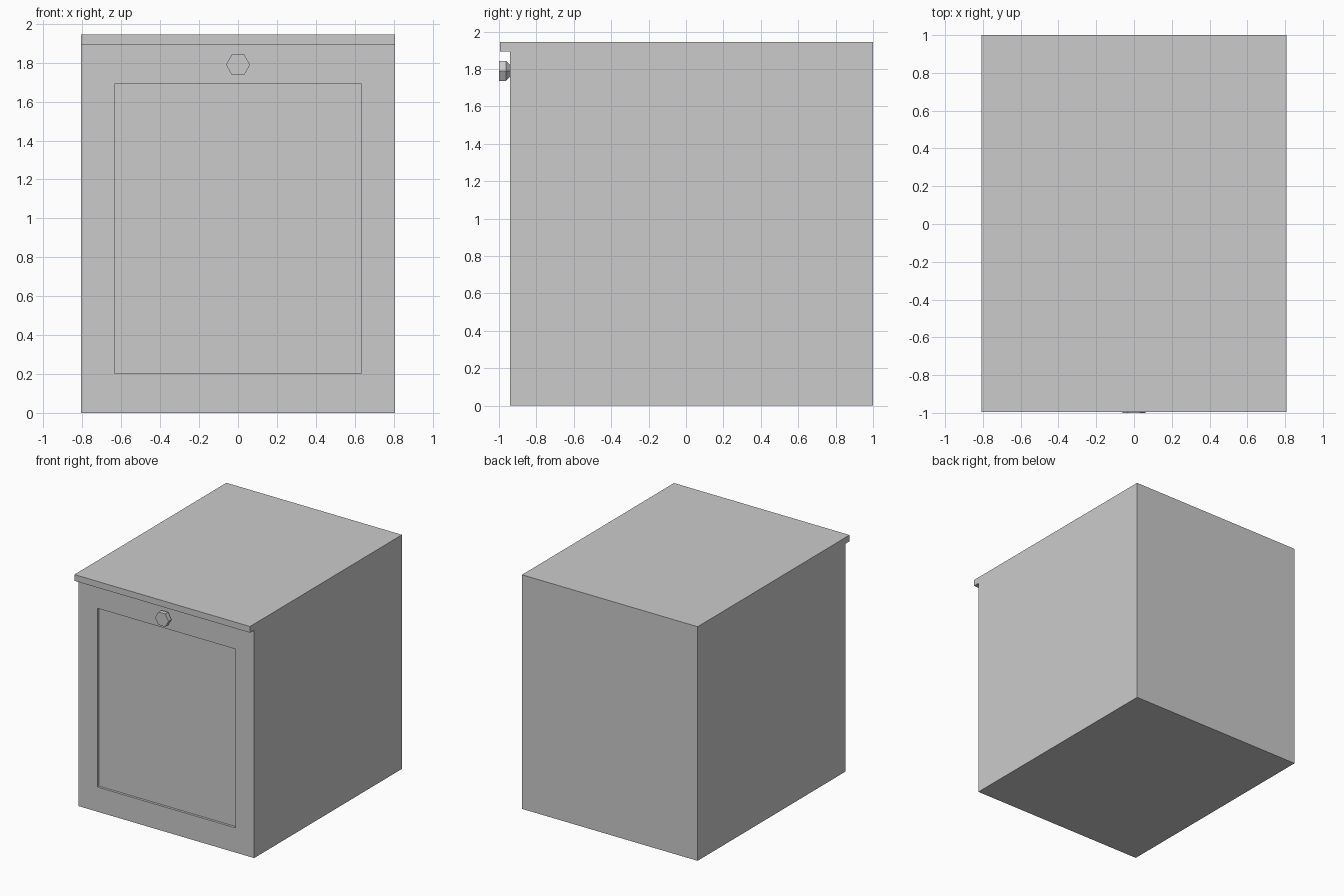
import bpy, bmesh, math
from mathutils import Vector

if "Cube" in bpy.data.objects:
    bpy.data.objects.remove(bpy.data.objects["Cube"])

HALF_W, FRONT, BACK, TOP = 0.807, -0.94, 1.0, 1.945


def finish(bm, name):
    bmesh.ops.recalc_face_normals(bm, faces=bm.faces)
    mesh = bpy.data.meshes.new(name)
    bm.to_mesh(mesh)
    bm.free()
    obj = bpy.data.objects.new(name, mesh)
    bpy.context.collection.objects.link(obj)
    return obj


# Cabinet body: side profile with overhanging top lip, extruded across x
bm = bmesh.new()
profile = [(FRONT, 0), (BACK, 0), (BACK, TOP), (-0.995, TOP), (-0.995, 1.893), (FRONT, 1.893)]
side = bm.faces.new([bm.verts.new((-HALF_W, y, z)) for y, z in profile])
ext = bmesh.ops.extrude_face_region(bm, geom=[side])
bmesh.ops.translate(bm, vec=(2 * HALF_W, 0, 0),
                    verts=[g for g in ext["geom"] if isinstance(g, bmesh.types.BMVert)])
bmesh.ops.recalc_face_normals(bm, faces=bm.faces)

# Recessed front panel
front = next(f for f in bm.faces if all(abs(v.co.y - FRONT) < 1e-4 for v in f.verts))
bmesh.ops.inset_region(bm, faces=[front], thickness=0.1)
for v in front.verts:
    v.co.x = math.copysign(0.634, v.co.x)
    v.co.z = 1.69 if v.co.z > 1 else 0.205
recess = bmesh.ops.extrude_discrete_faces(bm, faces=[front])["faces"][0]
bmesh.ops.translate(bm, vec=Vector((0, 0.02, 0)), verts=recess.verts)
finish(bm, "cabinet_body")

# Hexagonal knob, tapering towards the cabinet
bm = bmesh.new()
rings = []
for y, r in [(-1.0, 0.062), (-0.962, 0.062), (FRONT, 0.036)]:
    rings.append([bm.verts.new((r * math.cos(i * math.pi / 3), y, 1.79 + r * math.sin(i * math.pi / 3)))
                  for i in range(6)])
for a, b in zip(rings, rings[1:]):
    for i in range(6):
        j = (i + 1) % 6
        bm.faces.new((a[i], a[j], b[j], b[i]))
bm.faces.new(rings[0])
bm.faces.new(rings[-1])
finish(bm, "knob")
